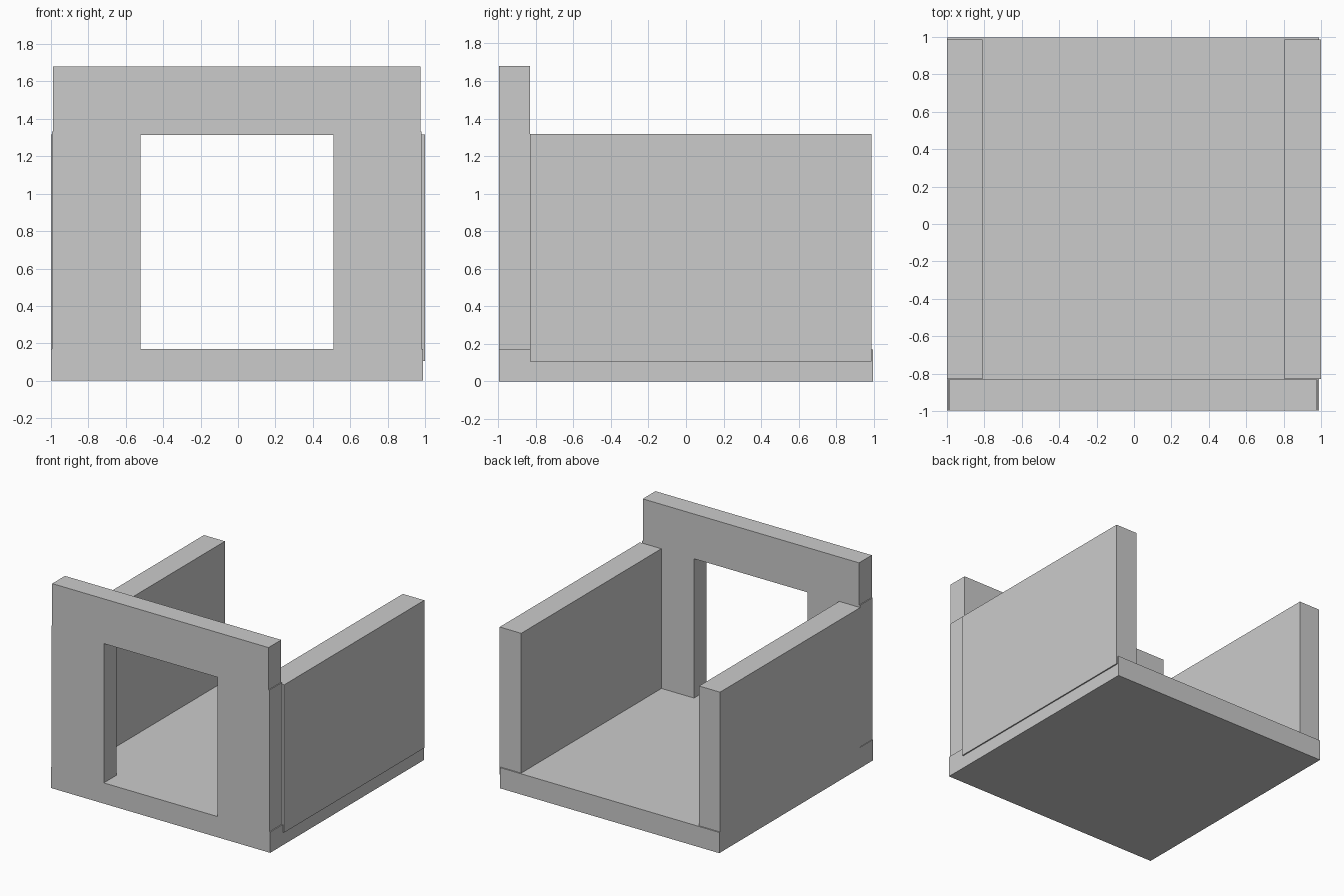
import bpy

if "Cube" in bpy.data.objects:
    bpy.data.objects.remove(bpy.data.objects["Cube"])


def box(name, x, y, z):
    """Add a box spanning the given (min, max) ranges."""
    bpy.ops.mesh.primitive_cube_add(size=1, location=[(a + b) / 2 for a, b in (x, y, z)])
    ob = bpy.context.object
    ob.name = name
    ob.scale = [b - a for a, b in (x, y, z)]
    bpy.ops.object.transform_apply(location=False, rotation=False, scale=True)
    return ob


# Floor slab
box("floor", (-1.0, 0.99), (-0.997, 0.997), (0, 0.17))

# Side walls, set slightly into the slab
for side, x in (("left", (-1.0, -0.81)), ("right", (0.805, 1.0))):
    box(side + "_wall", x, (-0.83, 0.987), (0.105, 1.317))

# Front wall: two piers beside the opening and a lintel across the top
FRONT = (-0.997, -0.832)
for side, x in (("left", (-0.995, -0.52)), ("right", (0.51, 0.982))):
    box(side + "_front_pier", x, FRONT, (0.17, 1.333))
# the lintel rests between the pier tops
box("front_lintel", (-0.988, 0.975), FRONT, (1.313, 1.68))
